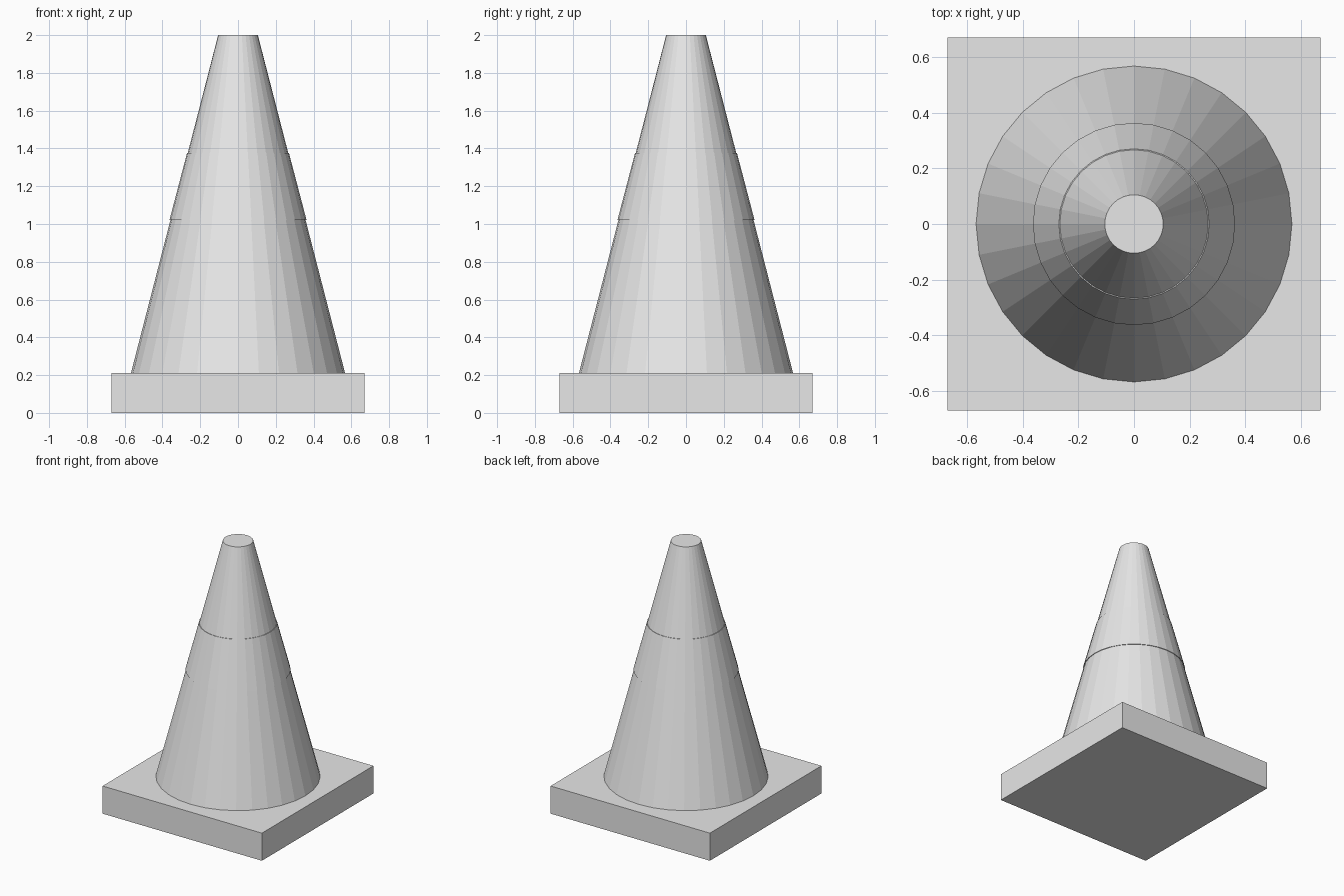
import bpy

if "Cube" in bpy.data.objects:
    bpy.data.objects.remove(bpy.data.objects["Cube"], do_unlink=True)

SIDES = 32

# Single flat colour
grey = bpy.data.materials.new("light grey")
grey.use_nodes = True
grey.diffuse_color = (0.8, 0.8, 0.8, 1)
grey.node_tree.nodes["Principled BSDF"].inputs["Base Color"].default_value = grey.diffuse_color


def finish(name):
    obj = bpy.context.object
    obj.name = obj.data.name = name
    obj.data.materials.append(grey)
    return obj


def frustum(name, r_low, r_high, z_low, z_high):
    bpy.ops.mesh.primitive_cone_add(
        vertices=SIDES, radius1=r_low, radius2=r_high,
        depth=z_high - z_low, location=(0, 0, (z_low + z_high) / 2))
    return finish(name)


# Square base slab
bpy.ops.mesh.primitive_cube_add(size=1, location=(0, 0, 0.105))
base = finish("base")
base.scale = (1.34, 1.34, 0.21)

# Tapered body and the slightly raised sleeve around it
frustum("cone_body", 0.567, 0.105, 0.21, 2.0)
frustum("raised_band", 0.363, 0.27, 1.02, 1.375)
